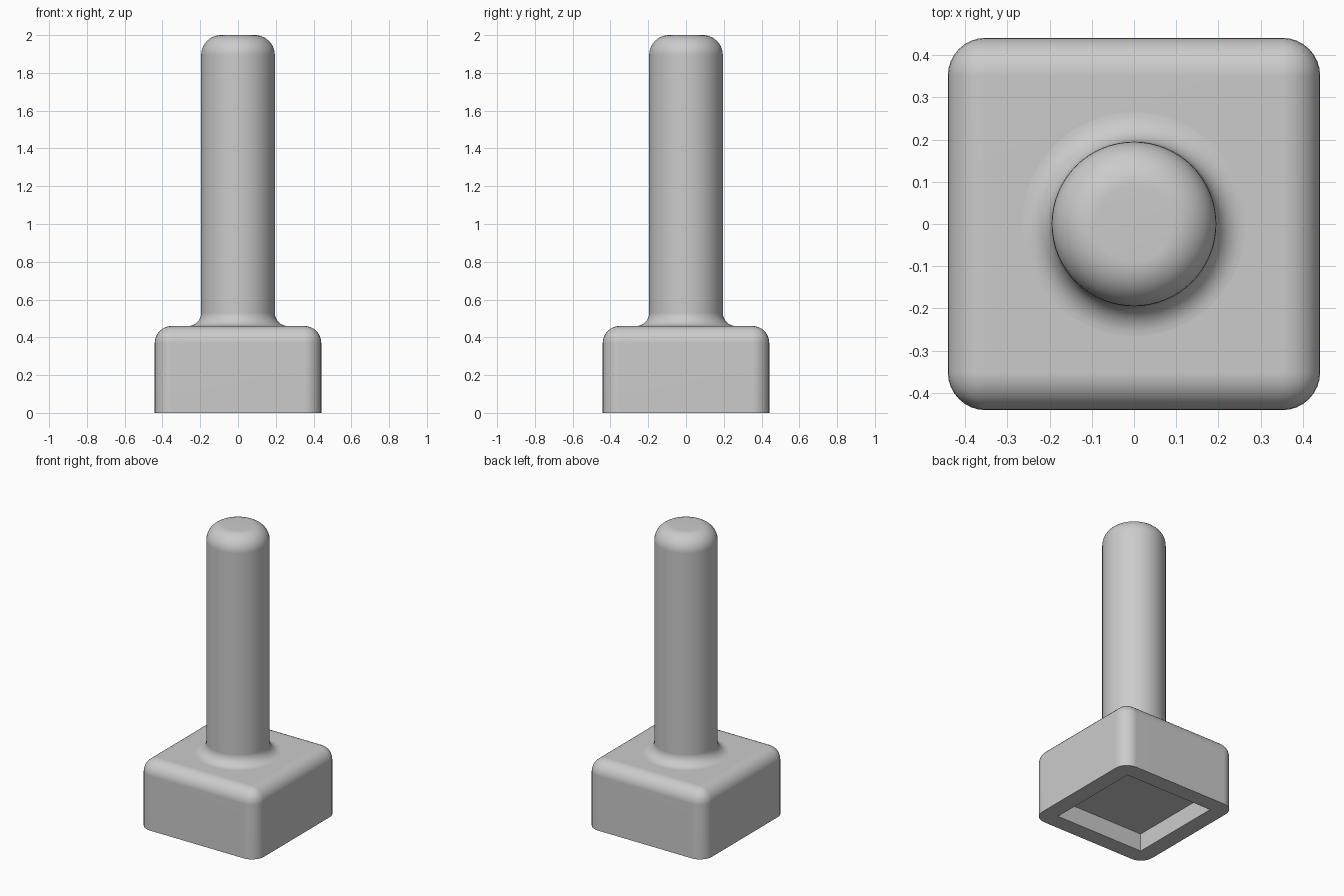
import bpy
import bmesh
from math import cos, sin, pi, radians
from mathutils import Matrix, Vector

default = bpy.data.objects.get("Cube")
if default:
    bpy.data.objects.remove(default, do_unlink=True)

HALF, BASE_TOP, BASE_ROUND = 0.441, 0.46, 0.09
RADIUS, TOP, CAP_ROUND, FILLET = 0.195, 2.0, 0.105, 0.07
RECESS_HALF, RECESS_DEPTH = 0.331, 0.12

grey = bpy.data.materials.new("plain grey")
grey.use_nodes = True
colour = (0.6, 0.6, 0.6, 1)
grey.diffuse_color = colour
grey.node_tree.nodes["Principled BSDF"].inputs["Base Color"].default_value = colour


def make_object(name, bm):
    bmesh.ops.recalc_face_normals(bm, faces=bm.faces)
    mesh = bpy.data.meshes.new(name)
    bm.to_mesh(mesh)
    bm.free()
    mesh.materials.append(grey)
    obj = bpy.data.objects.new(name, mesh)
    bpy.context.collection.objects.link(obj)
    return obj


def select_only(obj):
    bpy.ops.object.select_all(action='DESELECT')
    obj.select_set(True)
    bpy.context.view_layer.objects.active = obj


def smooth(obj):
    select_only(obj)
    bpy.ops.object.shade_smooth_by_angle(angle=radians(30))
    weighted = obj.modifiers.new("even shading", 'WEIGHTED_NORMAL')
    weighted.keep_sharp = True


def box(half, low, high):
    bm = bmesh.new()
    size = Matrix.Diagonal((2 * half, 2 * half, high - low, 1))
    bmesh.ops.create_cube(bm, size=1, matrix=Matrix.Translation((0, 0, (low + high) / 2)) @ size)
    return bm


def arc(x, z, radius, start, end, steps=10):
    angles = [start + (end - start) * i / steps for i in range(steps + 1)]
    return [Vector((x + radius * cos(a), 0, z + radius * sin(a))) for a in angles]


# Block with rounded sides and top, sharp round the underside
bm = box(HALF, 0, BASE_TOP)
edges = [e for e in bm.edges if max(v.co.z for v in e.verts) > 0.1]
bmesh.ops.bevel(bm, geom=edges, offset=BASE_ROUND, segments=8, profile=0.5, affect='EDGES')
base = make_object("base_block", bm)

# Square recess in the underside
cutter = make_object("recess_cutter", box(RECESS_HALF, -0.1, RECESS_DEPTH))
cutter.hide_render = True
cut = base.modifiers.new("recess", 'BOOLEAN')
cut.operation = 'DIFFERENCE'
cut.solver = 'EXACT'
cut.object = cutter
select_only(base)
bpy.ops.object.modifier_apply(modifier=cut.name)
bpy.data.objects.remove(cutter, do_unlink=True)
smooth(base)

# Round post, flared at the foot and rounded at the tip
profile = arc(RADIUS + FILLET, BASE_TOP + FILLET, FILLET, 1.5 * pi, pi)
profile += arc(RADIUS - CAP_ROUND, TOP - CAP_ROUND, CAP_ROUND, 0, pi / 2)
profile.append(Vector((0, 0, TOP)))
bm = bmesh.new()
verts = [bm.verts.new(p) for p in profile]
edges = [bm.edges.new(pair) for pair in zip(verts, verts[1:])]
bmesh.ops.spin(bm, geom=verts + edges, cent=(0, 0, 0), axis=(0, 0, 1),
               angle=2 * pi, steps=64, use_merge=True)
bmesh.ops.remove_doubles(bm, verts=bm.verts, dist=0.0001)
post = make_object("post", bm)
smooth(post)
